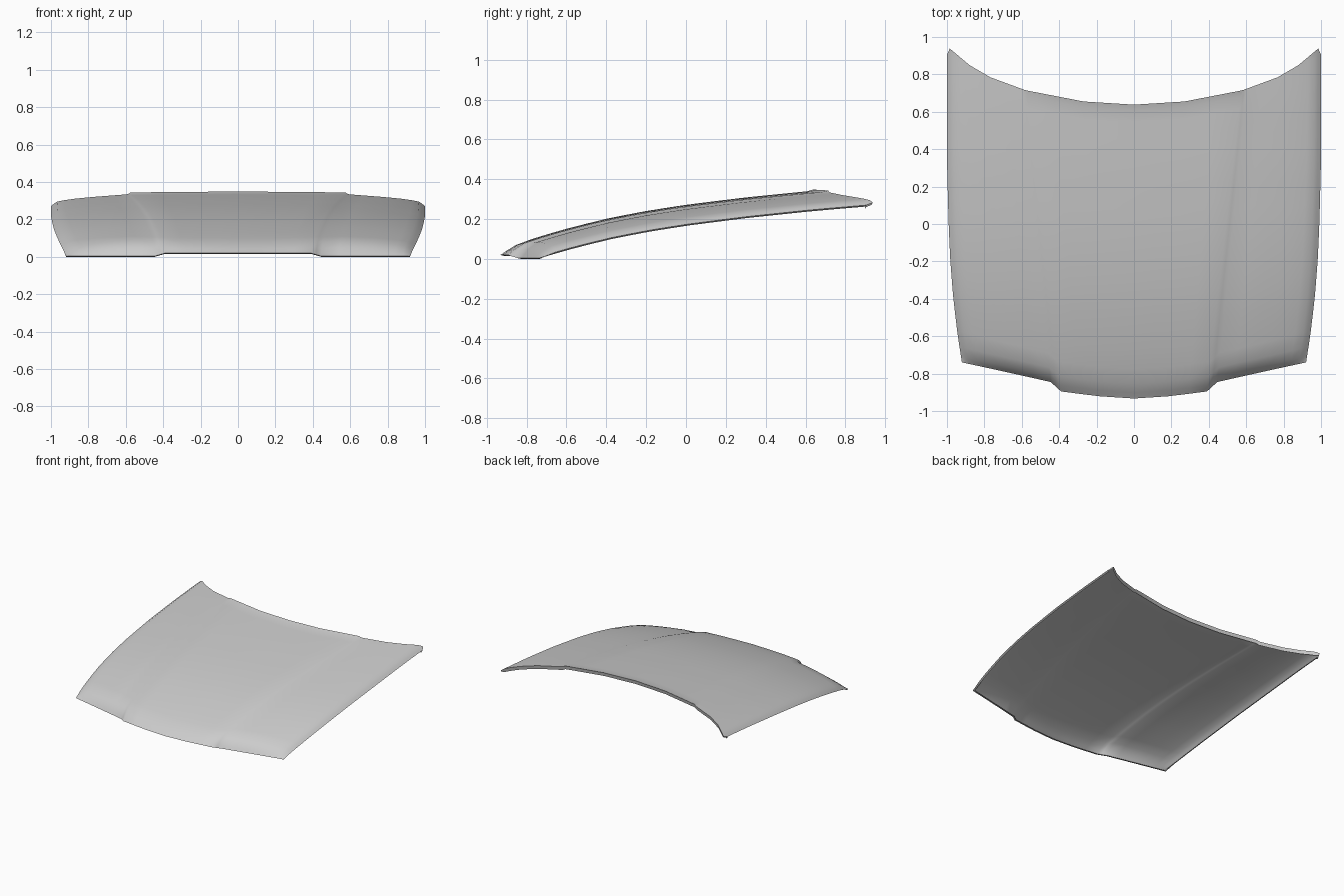
import bpy, bmesh

if "Cube" in bpy.data.objects:
    bpy.data.objects.remove(bpy.data.objects["Cube"])


def lerp(a, b, t):
    return a + (b - a) * t


def poly(pts, x):
    """Piecewise-linear lookup, extrapolated at both ends."""
    i = 0
    while i < len(pts) - 2 and x > pts[i + 1][0]:
        i += 1
    (x0, y0), (x1, y1) = pts[i], pts[i + 1]
    return lerp(y0, y1, (x - x0) / (x1 - x0))


def soft(pts, x, r=0.03):
    """Lightly smoothed lookup."""
    return sum(poly(pts, x + d * r) for d in (-1, -0.5, 0, 0.5, 1)) / 5


# profiles of the half panel
CENTRE_Z = [(-0.94, 0.035), (-0.86, 0.068), (-0.77, 0.102), (-0.6, 0.152), (-0.4, 0.202),
            (-0.2, 0.241), (0, 0.272), (0.3, 0.309), (0.64, 0.343), (0.94, 0.367)]
CROWN = [(0, 0), (0.3, 0.003), (0.6, 0.012), (0.78, 0.031), (0.9, 0.049), (0.965, 0.065), (1, 0.09)]
SIDE_X = [(-0.74, 0.92), (-0.6, 0.942), (-0.4, 0.966), (-0.2, 0.982), (0, 0.991),
          (0.3, 0.999), (0.5, 1.0), (0.94, 1.0)]
FRONT_Y = [(0, -0.933), (0.2, -0.92), (0.39, -0.895), (0.445, -0.845), (0.92, -0.74)]
REAR_Y = [(0, 0.638), (0.27, 0.655), (0.58, 0.715), (0.77, 0.785), (0.88, 0.85),
          (0.985, 0.938), (1.0, 0.905)]

# columns: (zone, fraction); zone 0 raised centre, 1 crease band, 2 wing
COLS = ([(0, f) for f in (0, 0.25, 0.47, 0.75, 1)] + [(1, 0.5)] +
        [(2, f) for f in (0, 0.2, 0.42, 0.58, 0.7, 0.83, 0.92, 0.9625, 0.985, 1)])
ROWS = [0, 0.008, 0.02, 0.05] + [0.1 + 0.06 * i for i in range(15)] + [0.98, 1]


def col_x(zone, f, v, edge):
    c_in, c_out = lerp(0.39, 0.575, v), lerp(0.445, 0.6, v)
    return (c_in * f, lerp(c_in, c_out, f), lerp(c_out, edge, f))[zone]


def point(col, v):
    zone, f = col
    y0 = poly(FRONT_Y, col_x(zone, f, 0, 0.92))
    y1 = poly(REAR_Y, col_x(zone, f, 1, 1.0))
    y = lerp(y0, y1, v)
    edge = poly(SIDE_X, y)
    x = col_x(zone, f, v, edge)
    step = (0, f, 1)[zone]
    drop = poly(CROWN, x / edge)
    z = soft(CENTRE_Z, y) - drop - step * lerp(0.012, 0.004, v)
    # rolled nose
    lip_z = lerp(0.02, 0.004, step)
    if v < 0.05:
        k = (1 - v / 0.05) ** 2.2
        z = lerp(z, lip_z, k)
    # slight kick at the rear edge
    if v == 1 and zone == 0:
        z += 0.006
    return [x, y, z]


# surface grid with a folded lip at the front, rear and side
bm = bmesh.new()
nr, nc = len(ROWS), len(COLS)
grid = []
for r in range(-1, nr + 1):
    row = []
    for c in range(nc + 1):
        p = point(COLS[min(c, nc - 1)], ROWS[max(0, min(r, nr - 1))])
        if c == nc:
            p[0] -= 0.014
            p[2] -= 0.007 if r > 2 else 0.002
        if r == -1:
            p[1] += 0.018
            p[2] -= 0.004
        elif r == nr:
            p[1] -= 0.006
            p[2] -= 0.028 if c < nc - 3 else 0.012
        p[2] = max(p[2], 0)
        row.append(bm.verts.new(p))
    grid.append(row)
for a, b in zip(grid, grid[1:]):
    for c in range(nc):
        bm.faces.new((a[c], a[c + 1], b[c + 1], b[c]))

mesh = bpy.data.meshes.new("hood_panel")
bm.to_mesh(mesh)
bm.free()
hood = bpy.data.objects.new("hood_panel", mesh)
bpy.context.collection.objects.link(hood)
bpy.context.view_layer.objects.active = hood
hood.select_set(True)

# mirrored half
mod = hood.modifiers.new("mirror", 'MIRROR')
mod.use_clip = True
mod.merge_threshold = 0.0005
bpy.ops.object.modifier_apply(modifier=mod.name)
bpy.ops.object.shade_smooth_by_angle(angle=0.7)
